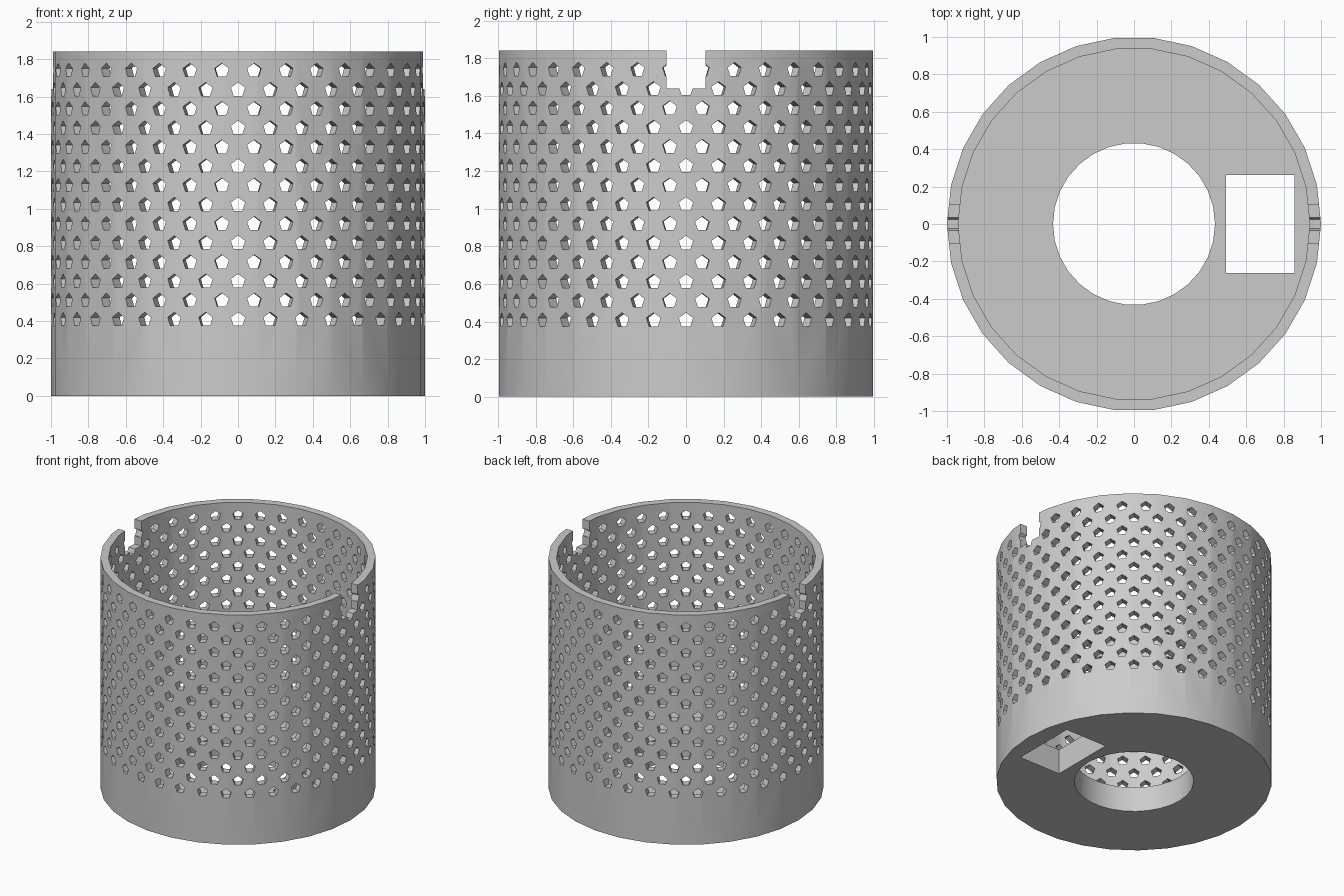
import bpy, bmesh, math
from mathutils import Matrix, Vector

if "Cube" in bpy.data.objects:
    bpy.data.objects.remove(bpy.data.objects["Cube"])

SIDES = 30
HEIGHT = 1.84

grey = bpy.data.materials.new("plain grey")
grey.diffuse_color = (0.6, 0.6, 0.6, 1)
grey.use_nodes = True
grey.node_tree.nodes["Principled BSDF"].inputs["Base Color"].default_value = grey.diffuse_color


def make_object(name, bm):
    bm.normal_update()
    mesh = bpy.data.meshes.new(name)
    bm.to_mesh(mesh)
    bm.free()
    obj = bpy.data.objects.new(name, mesh)
    bpy.context.scene.collection.objects.link(obj)
    obj.data.materials.append(grey)
    return obj


def add_box(bm, low, high):
    low, high = Vector(low), Vector(high)
    matrix = Matrix.Translation((low + high) / 2) @ Matrix.Diagonal((*(high - low), 1))
    bmesh.ops.create_cube(bm, size=1, matrix=matrix)


def volume(mesh):
    bm = bmesh.new()
    bm.from_mesh(mesh)
    result = bm.calc_volume(signed=True)
    bm.free()
    return result


def cut(target, cutter):
    # Keep the first solver result that is a sound, slightly smaller solid
    cutter.hide_render = True
    before = volume(target.data)
    mod = target.modifiers.new("cut", "BOOLEAN")
    mod.operation = "DIFFERENCE"
    mod.object = cutter
    best = None
    for solver in ("EXACT", "MANIFOLD", "FLOAT"):
        mod.solver = solver
        bpy.context.view_layer.update()
        graph = bpy.context.evaluated_depsgraph_get()
        mesh = bpy.data.meshes.new_from_object(target.evaluated_get(graph), depsgraph=graph)
        if 0.5 * before < volume(mesh) < 0.9999 * before:
            best = mesh
            break
    target.modifiers.remove(mod)
    if best:
        target.data = best
        best.materials.clear()
        best.materials.append(grey)
    bpy.data.objects.remove(cutter)


# Basket: turned wall and floor with a round centre opening
profile = [(0.433, 0), (1, 0), (1, HEIGHT), (0.94, HEIGHT), (0.94, 0.2), (0.433, 0.2)]
bm = bmesh.new()
rings = []
for i in range(SIDES):
    a = math.tau * i / SIDES
    rings.append([bm.verts.new((r * math.cos(a), r * math.sin(a), z)) for r, z in profile])
for i in range(SIDES):
    a, b = rings[i], rings[(i + 1) % SIDES]
    for j in range(len(profile)):
        k = (j + 1) % len(profile)
        bm.faces.new((a[j], b[j], b[k], a[k]))
basket = make_object("perforated_basket", bm)

# Rim notches on both sides and the rectangular floor opening
bm = bmesh.new()
for x in (-1, 1):
    add_box(bm, (x - 0.2, -0.103, 1.64), (x + 0.2, 0.103, 2))
add_box(bm, (0.491, -0.262, -0.1), (0.857, 0.262, 0.3))
cut(basket, make_object("slot_cutter", bm))

# Staggered rows of five-sided holes around the wall
bm = bmesh.new()
for row in range(14):
    z = 0.407 + row * 0.1024
    for i in range(36):
        a = math.radians(10 * i + 5 * (row % 2))
        out = Vector((math.cos(a), math.sin(a), 0))
        side = Vector((-math.sin(a), math.cos(a), 0))
        ends = []
        for r in (0.88, 1.06):
            ring = []
            for k in range(5):
                t = math.pi / 2 + math.tau * k / 5
                p = out * r + side * (0.04 * math.cos(t))
                p.z = z + 0.04 * math.sin(t)
                ring.append(bm.verts.new(p))
            ends.append(ring)
        inner, outer = ends
        bm.faces.new(inner[::-1])
        bm.faces.new(outer)
        for k in range(5):
            n = (k + 1) % 5
            bm.faces.new((inner[k], inner[n], outer[n], outer[k]))
cut(basket, make_object("hole_cutter", bm))

# Smooth round wall with crisp edges
bm = bmesh.new()
bm.from_mesh(basket.data)
bm.normal_update()
for face in bm.faces:
    face.smooth = True
    face.material_index = 0
for edge in bm.edges:
    edge.smooth = edge.is_manifold and edge.calc_face_angle(0) < math.radians(30)
bm.to_mesh(basket.data)
bm.free()
basket.data.update()
